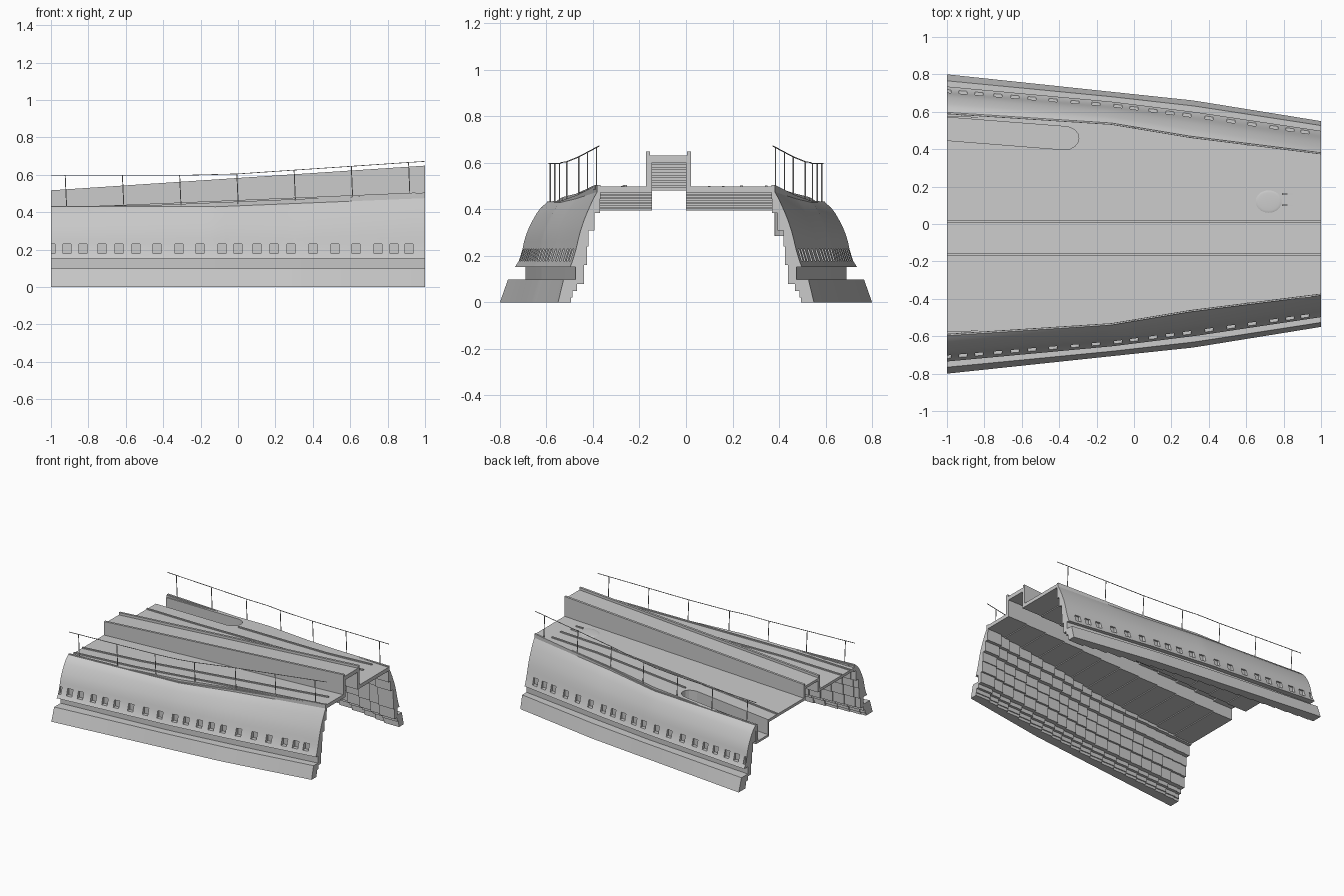
import bpy, bmesh, math
from mathutils import Vector

if "Cube" in bpy.data.objects:
    bpy.data.objects.remove(bpy.data.objects["Cube"])

grey = bpy.data.materials.new("hull grey")
grey.diffuse_color = (0.6, 0.6, 0.6, 1)
grey.use_nodes = True
grey.node_tree.nodes["Principled BSDF"].inputs["Base Color"].default_value = grey.diffuse_color


def interp(x, pts):
    for (x0, v0), (x1, v1) in zip(pts, pts[1:]):
        if x <= x1:
            break
    return v0 + (v1 - v0) * (x - x0) / (x1 - x0)


def base_y(x): return interp(x, [(-1, .8), (.32, .66), (1, .55)])
def edge_y(x): return interp(x, [(-1, .597), (-.12, .54), (.3, .47), (1, .382)])
def hull_top(x): return interp(x, [(-1, .43), (-.1, .43), (1, .475)])
def lip_top(x): return interp(x, [(-1, .434), (-.1, .436), (1, .505)])
def deck_top(x): return .457 + .042 * x
def rail_top(x): return interp(x, [(-1, .597), (-.3, .597), (0, .605), (1, .672)])


def finish(name, bm, smooth=False):
    bmesh.ops.recalc_face_normals(bm, faces=bm.faces)
    me = bpy.data.meshes.new(name)
    bm.to_mesh(me)
    bm.free()
    me.materials.append(grey)
    ob = bpy.data.objects.new(name, me)
    bpy.context.collection.objects.link(ob)
    if smooth:
        bpy.ops.object.select_all(action='DESELECT')
        ob.select_set(True)
        bpy.context.view_layer.objects.active = ob
        bpy.ops.object.shade_smooth_by_angle(angle=math.radians(25))
    return ob


def loft(stations, section):
    """Solid through closed (y, z) sections; stations are (x, block centre)."""
    bm = bmesh.new()
    rings = [[bm.verts.new((x, y, z)) for y, z in section(x, c)] for x, c in stations]
    n = len(rings[0])
    for a, b in zip(rings, rings[1:]):
        for i in range(n):
            j = (i + 1) % n
            bm.faces.new((a[i], a[j], b[j], b[i]))
    bm.faces.new(rings[0])
    bm.faces.new(rings[-1])
    bmesh.ops.remove_doubles(bm, verts=bm.verts, dist=1e-5)
    return bm


def plain(*xs):
    return [(x, x) for x in xs]


def prism(outline, z0, top):
    bm = bmesh.new()
    lo = [bm.verts.new((x, y, z0)) for x, y in outline]
    hi = [bm.verts.new((x, y, top(x))) for x, y in outline]
    n = len(lo)
    for i in range(n):
        bm.faces.new((lo[i], lo[(i + 1) % n], hi[(i + 1) % n], hi[i]))
    bm.faces.new(lo)
    bm.faces.new(hi)
    return bm


def cut(ob, cutter):
    m = ob.modifiers.new("cut", 'BOOLEAN')
    m.object = cutter
    m.solver = 'EXACT'


# hull sides: curved outside with a groove, stepped lining inside
windows = [-1, -.914, -.829, -.727, -.636, -.545, -.433, -.316, -.203, -.086, 0, .102, .193,
           .283, .401, .519, .631, .749, .834, .914]
joints = [-1] + [(a + b) / 2 for a, b in zip(windows, windows[1:])] + [1]
stations = []
for a, b, w in zip(joints, joints[1:], windows):
    for x in (a, w - .021, w + .021, b):
        if x >= a:
            stations.append((x, (a + b) / 2))

# each row: offset at the wide end, offset at the narrow end, height
OUTER = [(1, 1, 0), (.83, .86, .098), (.46, .55, .098), (.46, .55, .152), (.68, .69, .152),
         (.6, .63, .178), (.52, .54, .229)]
CURVE = [(.49, .49, .15), (.445, .43, .31), (.385, .36, .46), (.31, .275, .61), (.225, .18, .76),
         (.13, .09, .89), (0, 0, 1)]
LINING = [(.02, .385), (.02, .31), (.17, .31), (.17, .24), (.21, .24), (.21, .16), (.29, .16), (.29, .08),
          (.46, .08), (.46, .05), (.57, .05), (.57, .02), (.61, .02), (.61, 0)]


def hull_section(x, c):
    d, w, t, k = edge_y(x), base_y(x) - edge_y(x), hull_top(x), (x + 1) / 2
    pts = [(d + (f + (g - f) * k) * w, z) for f, g, z in OUTER]
    pts += [(d + (f + (g - f) * k) * w, .229 + h * (t - .229)) for f, g, h in CURVE]
    d2, w2 = edge_y(c), base_y(c) - edge_y(c)
    pts += [(d2 - .02, t), (d2 - .02, .385)]
    return pts + [(d2 + f * w2, z) for f, z in LINING]


def mirror(bm, side):
    for v in bm.verts:
        v.co.y *= side
    return bm


for side, tag in ((1, "left"), (-1, "right")):
    bm = loft(stations, hull_section)
    # window recesses with level floors
    row = []
    for f in bm.faces:
        xs = [v.co.x for v in f.verts]
        zs = [v.co.z for v in f.verts]
        if min(zs) > .177 and max(zs) < .23 and max(xs) - min(xs) > .01 \
                and any(min(xs) > w - .022 and max(xs) < w + .022 for w in windows):
            row.append(f)
    for f in bmesh.ops.extrude_discrete_faces(bm, faces=row)['faces']:
        back = min(v.co.y for v in f.verts) - .01
        for v in f.verts:
            v.co.y = back
    finish("hull_side_" + tag, mirror(bm, side), smooth=True)

    # raised lip along the deck edge
    bm = loft(plain(-1, -.3, -.12, .3, 1), lambda x, c: [
        (edge_y(x) - .014, hull_top(x) - .03), (edge_y(x), hull_top(x) - .004),
        (edge_y(x), lip_top(x)), (edge_y(x) - .014, lip_top(x))])
    finish("deck_lip_" + tag, mirror(bm, side))

    # handrail and posts
    r = .0018
    bm = loft(plain(-1, -.3, -.12, 0, .3, 1), lambda x, c: [
        (edge_y(x) - .008 + s * r, rail_top(x) + t * r)
        for s, t in ((-1, -1), (1, -1), (1, 1), (-1, 1))])
    finish("handrail_" + tag, mirror(bm, side))
    bm = bmesh.new()
    for i in range(7):
        x = -.92 + i * .306
        a = Vector((x + .004, edge_y(x) - .008, hull_top(x) - .01))
        b = Vector((x - .004, edge_y(x) - .008, rail_top(x)))
        vs = bmesh.ops.create_cone(bm, cap_ends=True, segments=6, radius1=.0028, radius2=.0028,
                                   depth=(b - a).length)['verts']
        bmesh.ops.rotate(bm, verts=vs, matrix=Vector((0, 0, 1)).rotation_difference(b - a).to_matrix())
        bmesh.ops.translate(bm, verts=vs, vec=(a + b) / 2)
    finish("rail_posts_" + tag, mirror(bm, side))

# deck slabs with a stepped underside
steps = [-1 + i / 6 for i in range(13)]
blocks = []
for a, b in zip(steps, steps[1:]):
    blocks += [(x, (a + b) / 2) for x in [a] + [k for k in (-.12, .3) if a < k < b] + [b]]


def slab(inner, side):
    return lambda x, c: [(inner, deck_top(x)), (side * (edge_y(x) - .008), deck_top(x)),
                         (side * (edge_y(x) - .008), deck_top(c) - .024), (inner, deck_top(c) - .024)]


deck_left = finish("deck_left", loft(blocks, slab(0, 1)))
finish("deck_right", loft(blocks, slab(-.147, -1)))


# raised central channel, open below, with low side walls
def channel(x, c):
    t, u = .583 + .066 * x, .541 + .066 * c
    b = deck_top(c) - .024
    return [(-.172, b), (-.172, t), (-.155, t), (-.155, t - .018), (.005, t - .018), (.005, t),
            (.022, t), (.022, b), (0, b), (0, u), (-.147, u), (-.147, b)]


finish("central_channel", loft(blocks, channel))


# rounded recess sunk into the left deck
def recess_outline(start, grow):
    pts = [(start, .455 - grow), (-.37, .397 - grow)]
    for i in range(1, 8):
        a = -math.pi / 2 + math.pi * i / 8
        pts.append((-.37 + (.075 + grow) * math.cos(a), .459 + (.062 + grow) * math.sin(a)))
    return pts + [(-.37, .521 + grow), (start, .578 + grow)]


cutter = finish("recess_cutter", prism(recess_outline(-1.1, 0), .302, lambda x: .7))
cutter.hide_render = True
cutter.hide_viewport = True
tray = finish("recess_tray", prism(recess_outline(-1, .016), .286, lambda x: deck_top(x) - .003))
cut(tray, cutter)
cut(deck_left, cutter)

# low curbs running along the deck
curbs = {
    "left_outer": [(-.28, .405), (.5, .345), (.88, .345)],
    "left_inner": [(-1, .34), (-.55, .3), (.45, .238), (.88, .238)],
    "right_inner": [(-1, -.43), (-.52, -.41), (.94, -.26)],
    "right_outer": [(-1, -.53), (-.5, -.515), (.95, -.385)],
}
for name, path in curbs.items():
    bm = loft(plain(*[p[0] for p in path]), lambda x, c: [
        (interp(x, path) + s * .006, deck_top(x) + h)
        for s, h in ((-1, -.01), (1, -.01), (1, .008), (-1, .008))])
    finish("deck_curb_" + name, bm)

# small deck fitting: shallow dome and two handles
bm = bmesh.new()
vs = bmesh.ops.create_uvsphere(bm, u_segments=20, v_segments=10, radius=1)['verts']
for v in vs:
    v.co = Vector((.72 + .07 * v.co.x, .12 + .06 * v.co.y, deck_top(.72 + .07 * v.co.x) + .004 * v.co.z))
finish("deck_dome", bm, smooth=True)
bm = bmesh.new()
for y in (.1, .16):
    vs = bmesh.ops.create_cube(bm, size=1)['verts']
    for v in vs:
        v.co = Vector((.82 + .06 * v.co.x, y + .01 * v.co.y, deck_top(.82) + .012 * v.co.z + .002))
finish("deck_handles", bm)
